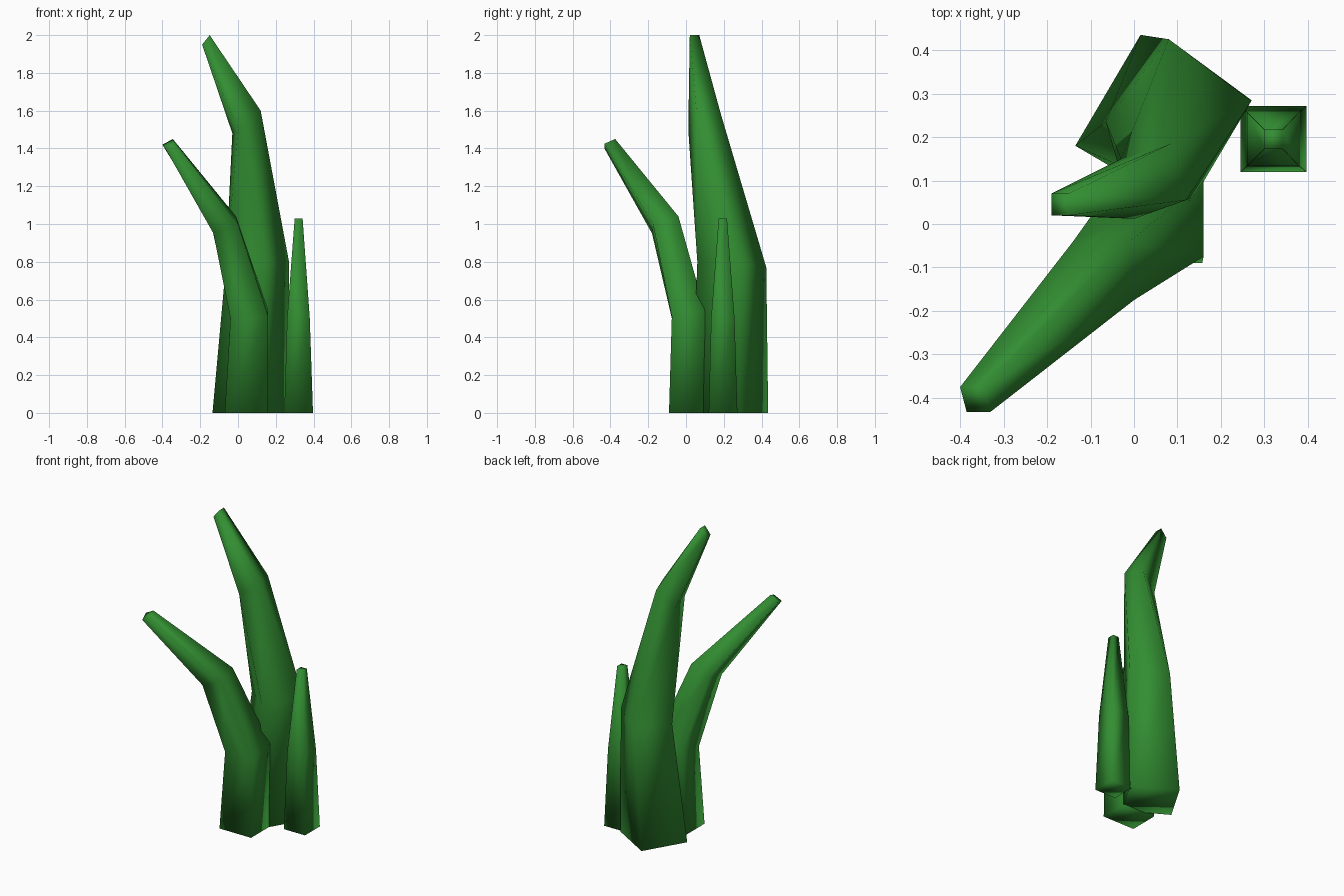
import bpy
import bmesh

default_cube = bpy.data.objects.get("Cube")
if default_cube:
    bpy.data.objects.remove(default_cube, do_unlink=True)

# One leaf colour for every blade
leaf_green = bpy.data.materials.new("leaf_green")
leaf_green.use_nodes = True
leaf_colour = (0.032, 0.27, 0.032, 1)
leaf_green.diffuse_color = leaf_colour
for node in leaf_green.node_tree.nodes:
    if node.type == "BSDF_PRINCIPLED":
        node.inputs["Base Color"].default_value = leaf_colour


def flat_ring(left, right, front, back, height):
    """Level rectangular cross-section, counter-clockwise from front left."""
    return [(left, front, height), (right, front, height),
            (right, back, height), (left, back, height)]


def make_blade(name, rings):
    """Skin four-cornered cross-sections from root to tip, then cap both ends."""
    bm = bmesh.new()
    loops = [[bm.verts.new(corner) for corner in ring] for ring in rings]
    for lower, upper in zip(loops, loops[1:]):
        for i, corner in enumerate(lower):
            following = (i + 1) % len(lower)
            bm.faces.new((corner, lower[following], upper[following], upper[i]))
    bm.faces.new(reversed(loops[0]))
    bm.faces.new(loops[-1])
    bmesh.ops.recalc_face_normals(bm, faces=bm.faces)
    for face in bm.faces:
        face.smooth = True
    mesh = bpy.data.meshes.new(name)
    bm.to_mesh(mesh)
    bm.free()
    mesh.materials.append(leaf_green)
    blade = bpy.data.objects.new(name, mesh)
    bpy.context.collection.objects.link(blade)
    return blade


# Tall blade: turned root, bending towards the right and front
make_blade("tall_blade", [
    [(-.135, .18, 0), (.12, .03, 0), (.27, .285, 0), (.015, .435, 0)],
    [(-.065, .235, .77), (.13, .06, .8), (.27, .283, .8), (.08, .425, .77)],
    [(-.03, .15, 1.48), (0, .012, 1.5), (.12, .055, 1.6), (.085, .185, 1.58)],
    [(-.19, .07, 1.95), (-.19, .02, 1.95), (-.15, .02, 2), (-.15, .07, 2)],
])

# Middle blade: upright root, leaning strongly forward and to the right
make_blade("middle_blade", [
    flat_ring(-.07, .157, -.09, .1, 0),
    [(-.04, -.075, .5), (.16, -.075, .51), (.16, .1, .54), (-.04, .1, .53)],
    [(-.13, -.18, .95), (0, -.175, 1), (-.01, -.04, 1.04), (-.14, -.04, .99)],
    [(-.385, -.432, 1.4), (-.33, -.432, 1.425),
     (-.345, -.375, 1.45), (-.4, -.375, 1.42)],
])

# Small blade: straight taper at the left side
make_blade("small_blade", [
    flat_ring(.245, .397, .12, .272, 0),
    flat_ring(.26, .38, .133, .257, .5),
    flat_ring(.3, .342, .173, .217, 1.03),
])
